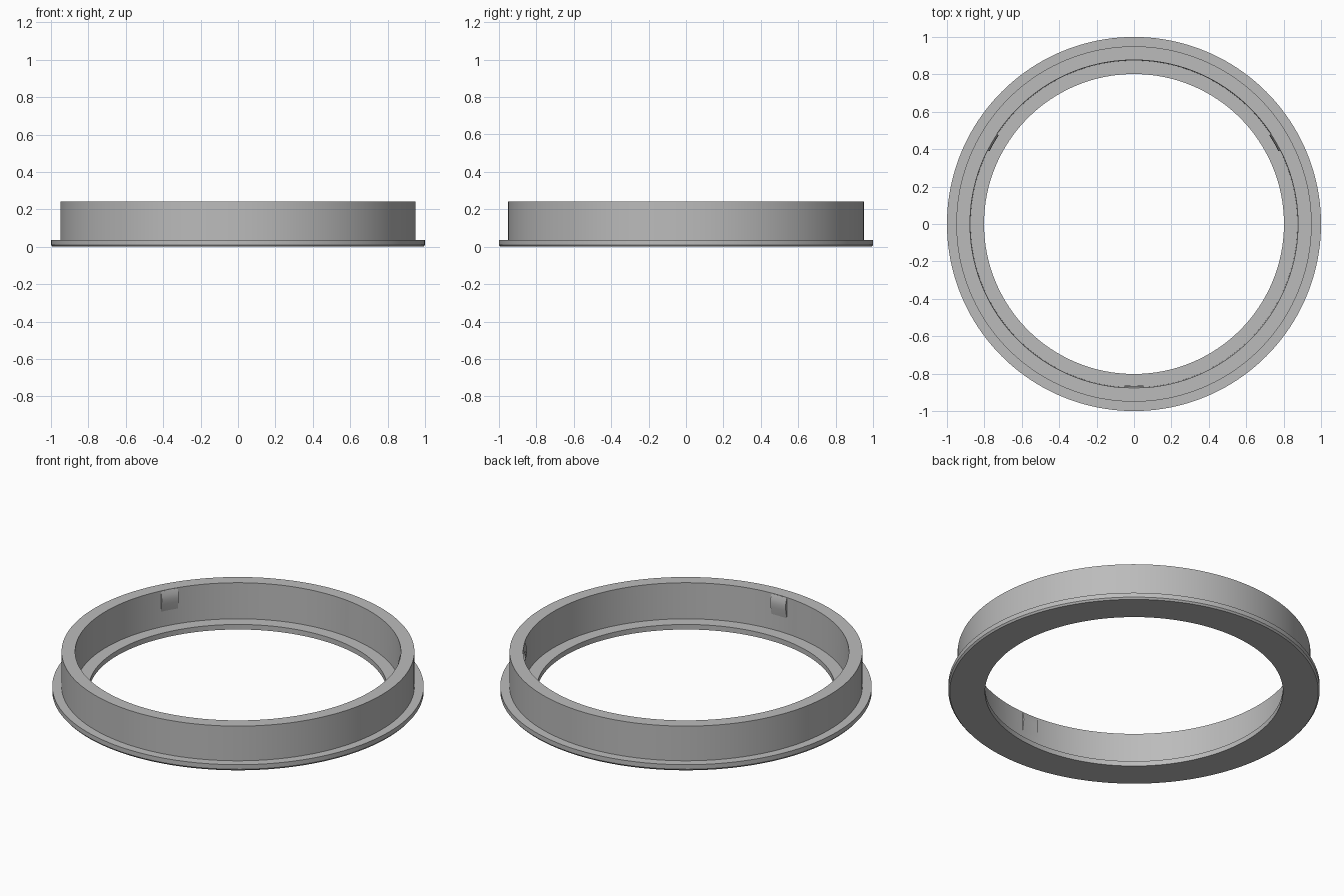
import bpy
from math import cos, sin, radians, pi

cube = bpy.data.objects.get("Cube")
if cube:
    bpy.data.objects.remove(cube)

grey = bpy.data.materials.new("plain grey")
grey.use_nodes = True
colour = (0.5, 0.5, 0.5, 1)
grey.diffuse_color = colour
grey.node_tree.nodes["Principled BSDF"].inputs["Base Color"].default_value = colour


def sweep(name, profile, start, end, steps):
    """Turn a closed (radius, height) profile about z; a partial turn gets end caps."""
    full = abs(end - start - 2 * pi) < 1e-6
    n = len(profile)
    rings = steps if full else steps + 1
    verts, faces = [], []
    for i in range(rings):
        a = start + (end - start) * i / steps
        verts += [(r * cos(a), r * sin(a), z) for r, z in profile]
    for i in range(steps):
        j = (i + 1) % rings
        for k in range(n):
            m = (k + 1) % n
            faces.append((i * n + k, j * n + k, j * n + m, i * n + m))
    if not full:
        faces.append(tuple(range(n)))
        faces.append(tuple(reversed(range((rings - 1) * n, rings * n))))
    mesh = bpy.data.meshes.new(name)
    mesh.from_pydata(verts, [], faces)
    mesh.materials.append(grey)
    obj = bpy.data.objects.new(name, mesh)
    bpy.context.collection.objects.link(obj)
    bpy.ops.object.select_all(action="DESELECT")
    obj.select_set(True)
    bpy.context.view_layer.objects.active = obj
    bpy.ops.object.shade_smooth_by_angle(angle=radians(25))
    return obj


HOLE, BORE, WALL, RIM = 0.802, 0.874, 0.95, 1.0
LEDGE, FLANGE, TOP = 0.03, 0.037, 0.243

# Flanged ring: bottom flange, upright wall and inner ledge in one section
sweep("flanged_ring", [
    (HOLE, 0), (RIM - 0.008, 0), (RIM, 0.01), (RIM, FLANGE),
    (WALL, FLANGE), (WALL, TOP), (BORE + 0.003, TOP),
    (BORE, LEDGE), (HOLE, LEDGE)], 0, 2 * pi, 160)

# Three shallow snap bumps inside the wall
half = radians(3.3)
for name, angle in (("left_snap", 30), ("right_snap", 150), ("front_snap", 270)):
    a = radians(angle)
    sweep(name, [
        (BORE + 0.01, 0.12), (BORE + 0.001, 0.12), (BORE - 0.007, 0.165),
        (BORE - 0.009, 0.19), (BORE - 0.007, 0.215), (BORE + 0.002, TOP - 0.003),
        (BORE + 0.01, TOP - 0.003)], a - half, a + half, 6)
